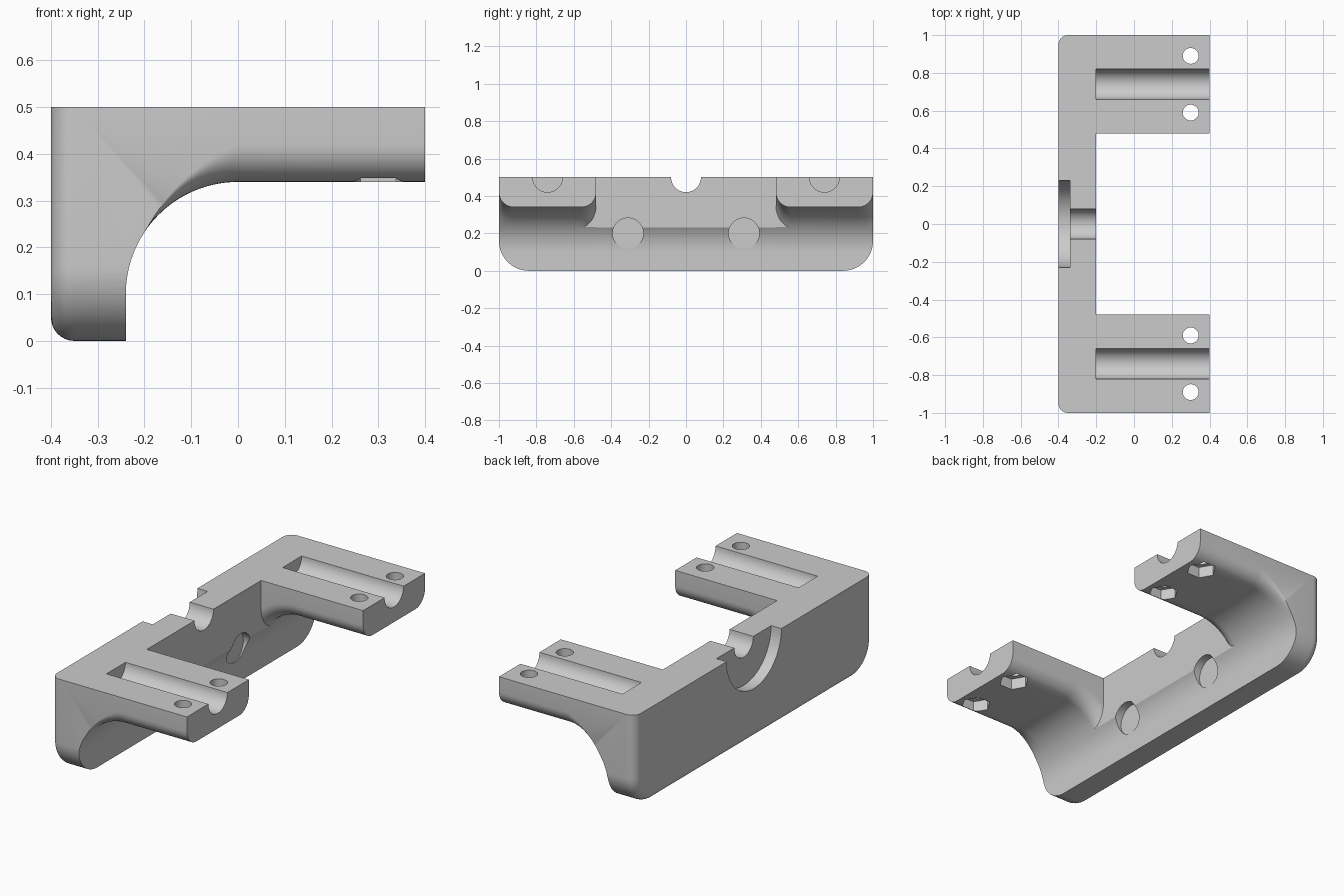
import bpy, bmesh, math
from mathutils import Matrix

cube = bpy.data.objects.get("Cube")
if cube:
    bpy.data.objects.remove(cube, do_unlink=True)

grey = bpy.data.materials.new("plain grey")
grey.use_nodes = True
grey.diffuse_color = (0.6, 0.6, 0.6, 1)
grey.node_tree.nodes["Principled BSDF"].inputs["Base Color"].default_value = (0.6, 0.6, 0.6, 1)

ARC, EDGE, STEP = 0.24, 0.08, 0.2      # underside radius, edge rounding, wall front
INNER, HALF = 0.48, 1.0                # arm inner and outer sides


def make_object(name, bm):
    bmesh.ops.recalc_face_normals(bm, faces=bm.faces)
    mesh = bpy.data.meshes.new(name)
    bm.to_mesh(mesh)
    bm.free()
    mesh.materials.append(grey)
    obj = bpy.data.objects.new(name, mesh)
    bpy.context.collection.objects.link(obj)
    return obj


def boolean(body, cutter, operation="DIFFERENCE"):
    cutter.hide_render = True
    mod = body.modifiers.new("cut", "BOOLEAN")
    mod.operation, mod.solver, mod.object = operation, "EXACT", cutter
    bpy.context.view_layer.objects.active = body
    bpy.ops.object.modifier_apply(modifier=mod.name)
    bpy.data.objects.remove(cutter, do_unlink=True)


def cylinder(axis, start, end, a, b, radius, sides=48):
    """Cylinder along x (a=y, b=z) or along z (a=x, b=y)."""
    bm = bmesh.new()
    bmesh.ops.create_cone(bm, cap_ends=True, segments=sides, radius1=radius,
                          radius2=radius, depth=end - start)
    mid = (start + end) / 2
    if axis == "x":
        place = Matrix.Translation((mid, a, b)) @ Matrix.Rotation(math.pi / 2, 4, "Y")
    else:
        place = Matrix.Translation((a, b, mid))
    bm.transform(place)
    return make_object("cutter", bm)


def section(drop, inner):
    """Side profile of wall and arm; drop is how far edge rounding lifts the underside."""
    pts = [(-0.5, 0.5), (-0.5, -0.1), (-ARC, -0.1)]
    low = math.acos(STEP / ARC)
    for i in range(9):
        t = low * i / 8
        pts.append((-ARC * math.cos(t), 0.1 + ARC * math.sin(t)))
    start = math.acos(STEP / (ARC + drop)) if inner else low
    for i in range(21):
        s = i / 20
        t = start + (math.pi / 2 - start) * s
        r = ARC + drop * (1 if inner else s ** 1.6)
        pts.append((-r * math.cos(t), 0.1 + r * math.sin(t)))
    return pts + [(0.4, 0.1 + ARC + drop), (0.4, 0.5)]


# Wall and arms lofted along y, with rounded lower arm edges
steps = 10
rows = []
for i in range(steps + 1):
    a = math.pi / 2 * i / steps
    rows.append((INNER + EDGE * (1 - math.cos(a)), EDGE * (1 - math.sin(a)), True))
for i in range(steps + 1):
    a = math.pi / 2 * i / steps
    rows.append((HALF - EDGE * (1 - math.sin(a)), EDGE * (1 - math.cos(a)), False))
rows.append((HALF + 0.05, EDGE, False))
rows = [(-y, d, n) for y, d, n in reversed(rows)] + rows

bm = bmesh.new()
rings = [[bm.verts.new((x, y, z)) for x, z in section(d, n)] for y, d, n in rows]
for r0, r1 in zip(rings, rings[1:]):
    for k in range(len(r0)):
        j = (k + 1) % len(r0)
        bm.faces.new((r0[k], r0[j], r1[j], r1[k]))
bm.faces.new(rings[0])
bm.faces.new(rings[-1])
bmesh.ops.remove_doubles(bm, verts=bm.verts, dist=1e-5)
bracket = make_object("bracket_body", bm)

# Outer envelope: large lower corner radii and a rounded back edge
bm = bmesh.new()
R = 0.16
outline = [(-HALF, 0.7)]
for side in (-1, 1):
    for i in range(17):
        a = math.pi / 2 * (i if side < 0 else 16 - i) / 16
        outline.append((side * (HALF - R + R * math.cos(a)), R - R * math.sin(a)))
outline.append((HALF, 0.7))
face = bm.faces.new([bm.verts.new((-0.4, y, z)) for y, z in outline])
ext = bmesh.ops.extrude_face_region(bm, geom=[face], use_keep_orig=True)
for v in ext["geom"]:
    if isinstance(v, bmesh.types.BMVert):
        v.co.x = 0.6
bmesh.ops.recalc_face_normals(bm, faces=bm.faces)
back = [e for e in bm.edges if all(v.co.x < -0.39 for v in e.verts)
        and not all(v.co.z > 0.6 for v in e.verts)]
bmesh.ops.bevel(bm, geom=back, offset=0.05, segments=8, profile=0.5, affect="EDGES")
boolean(bracket, make_object("envelope", bm), "INTERSECT")

# Opening between the arms
bm = bmesh.new()
bmesh.ops.create_cube(bm, size=1)
bm.transform(Matrix.Translation((0.2999, 0, 0.3)) @ Matrix.Diagonal((1, 2 * INNER, 1, 1)))
boolean(bracket, make_object("opening", bm))

# Central rod notch with its round recess in the back
boolean(bracket, cylinder("x", -0.6, -0.1, 0, 0.5, 0.08))
boolean(bracket, cylinder("x", -0.6, -0.34, 0, 0.5, 0.23, 64))

for side in (-1, 1):
    # Rod channel in the top of each arm
    boolean(bracket, cylinder("x", -0.2, 0.6, side * 0.74, 0.5, 0.08))
    # Counterbored wall screw hole
    boolean(bracket, cylinder("x", -0.6, 0.0, side * 0.31, 0.2, 0.042))
    boolean(bracket, cylinder("x", -0.243, 0.0, side * 0.31, 0.2, 0.082))
    # Arm screw holes with hexagonal nut pockets below
    for y in (0.59, 0.89):
        boolean(bracket, cylinder("z", 0.2, 0.7, 0.3, side * y, 0.042, 32))
        pocket = cylinder("z", 0.2, 0.40, 0, 0, 0.075, 6)
        pocket.data.transform(Matrix.Translation((0.3, side * y, 0))
                              @ Matrix.Rotation(math.pi / 6, 4, "Z"))
        boolean(bracket, pocket)

# Smooth curves, sharp machined edges
bpy.ops.object.select_all(action="DESELECT")
bracket.select_set(True)
bpy.context.view_layer.objects.active = bracket
bpy.ops.object.shade_smooth_by_angle(angle=math.radians(30))
